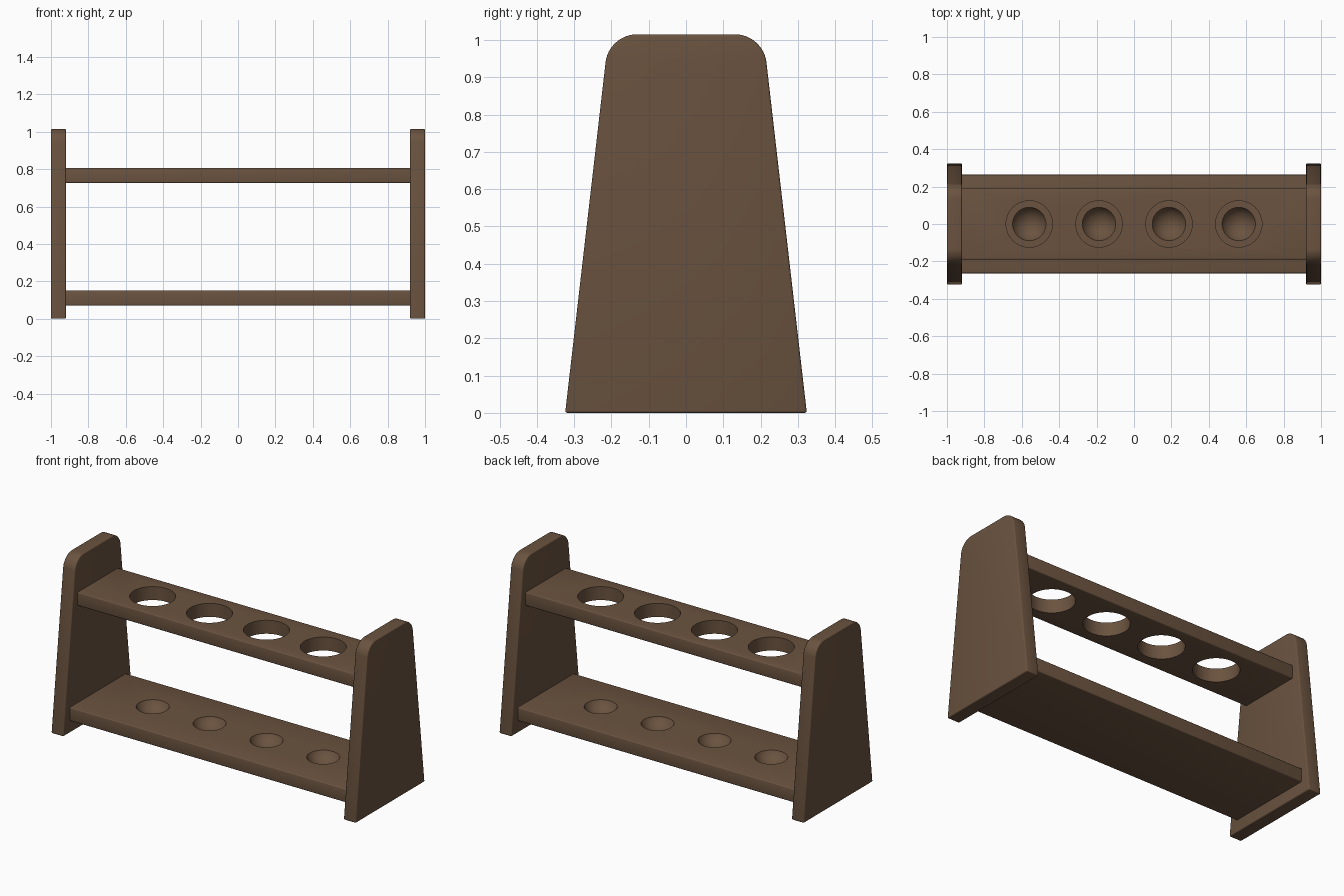
import bpy
import bmesh
from mathutils import Matrix

cube = bpy.data.objects.get("Cube")
if cube:
    bpy.data.objects.remove(cube, do_unlink=True)

HOLE_X = [-0.56, -0.187, 0.187, 0.56]
END_X = 0.96

wood = bpy.data.materials.new("brown_wood")
wood.use_nodes = True
colour = (0.145, 0.086, 0.05, 1)
wood.diffuse_color = colour
wood.node_tree.nodes["Principled BSDF"].inputs["Base Color"].default_value = colour


def finish(name, bm):
    """Turn a bmesh into a wooden object."""
    bmesh.ops.recalc_face_normals(bm, faces=bm.faces)
    mesh = bpy.data.meshes.new(name)
    bm.to_mesh(mesh)
    bm.free()
    mesh.materials.append(wood)
    obj = bpy.data.objects.new(name, mesh)
    bpy.context.collection.objects.link(obj)
    return obj


def apply_modifiers(obj):
    bpy.ops.object.select_all(action="DESELECT")
    obj.select_set(True)
    bpy.context.view_layer.objects.active = obj
    for mod in list(obj.modifiers):
        bpy.ops.object.modifier_apply(modifier=mod.name)
    bpy.ops.object.shade_smooth_by_angle(angle=0.6)


def soften(obj):
    """Slightly round the sharp edges."""
    mod = obj.modifiers.new("soft_edges", "BEVEL")
    mod.width = 0.006
    mod.segments = 3
    mod.limit_method = "ANGLE"
    mod.angle_limit = 0.7


def end_panel(name, x):
    """Tapered upright with two rounded top corners."""
    bm = bmesh.new()
    outline = [(-0.324, 0), (0.324, 0), (0.207, 1.015), (-0.207, 1.015)]
    face = bm.faces.new([bm.verts.new((x - 0.04, y, z)) for y, z in outline])
    solid = bmesh.ops.extrude_face_region(bm, geom=[face])
    verts = [v for v in solid["geom"] if isinstance(v, bmesh.types.BMVert)]
    bmesh.ops.translate(bm, verts=verts, vec=(0.08, 0, 0))
    corners = [e for e in bm.edges
               if all(v.co.z > 1 for v in e.verts)
               and abs(e.verts[0].co.x - e.verts[1].co.x) > 0.01]
    bmesh.ops.bevel(bm, geom=corners, offset=0.074, segments=12,
                    profile=0.5, affect="EDGES")
    obj = finish(name, bm)
    soften(obj)
    apply_modifiers(obj)


def shelf(name, half_depth, z, add_cutter):
    """Board between the uprights, with one cut per tube."""
    bm = bmesh.new()
    size = Matrix.Diagonal((2 * END_X - 0.06, 2 * half_depth, 0.08, 1))
    bmesh.ops.create_cube(bm, size=1, matrix=Matrix.Translation((0, 0, z)) @ size)
    board = finish(name, bm)
    soften(board)

    bm = bmesh.new()
    for x in HOLE_X:
        add_cutter(bm, Matrix.Translation((x, 0, z)))
    cutter = finish(name + "_cutter", bm)
    cutter.hide_render = True
    mod = board.modifiers.new("tube_cuts", "BOOLEAN")
    mod.operation = "DIFFERENCE"
    mod.solver = "EXACT"
    mod.object = cutter
    apply_modifiers(board)
    bpy.data.objects.remove(cutter, do_unlink=True)


def through_hole(bm, place):
    bmesh.ops.create_cone(bm, cap_ends=True, segments=64, radius1=0.124,
                          radius2=0.124, depth=0.3, matrix=place)


def dimple(bm, place):
    # Ball centre sits above the board so only a shallow cap is cut
    bmesh.ops.create_uvsphere(bm, u_segments=48, v_segments=32, radius=0.1,
                              matrix=place @ Matrix.Translation((0, 0, 0.085)))


# Uprights
end_panel("left_end_panel", END_X)
end_panel("right_end_panel", -END_X)

# Upper board with open holes, lower board with round-bottomed dimples
shelf("upper_shelf", 0.19, 0.766, through_hole)
shelf("lower_shelf", 0.264, 0.111, dimple)
